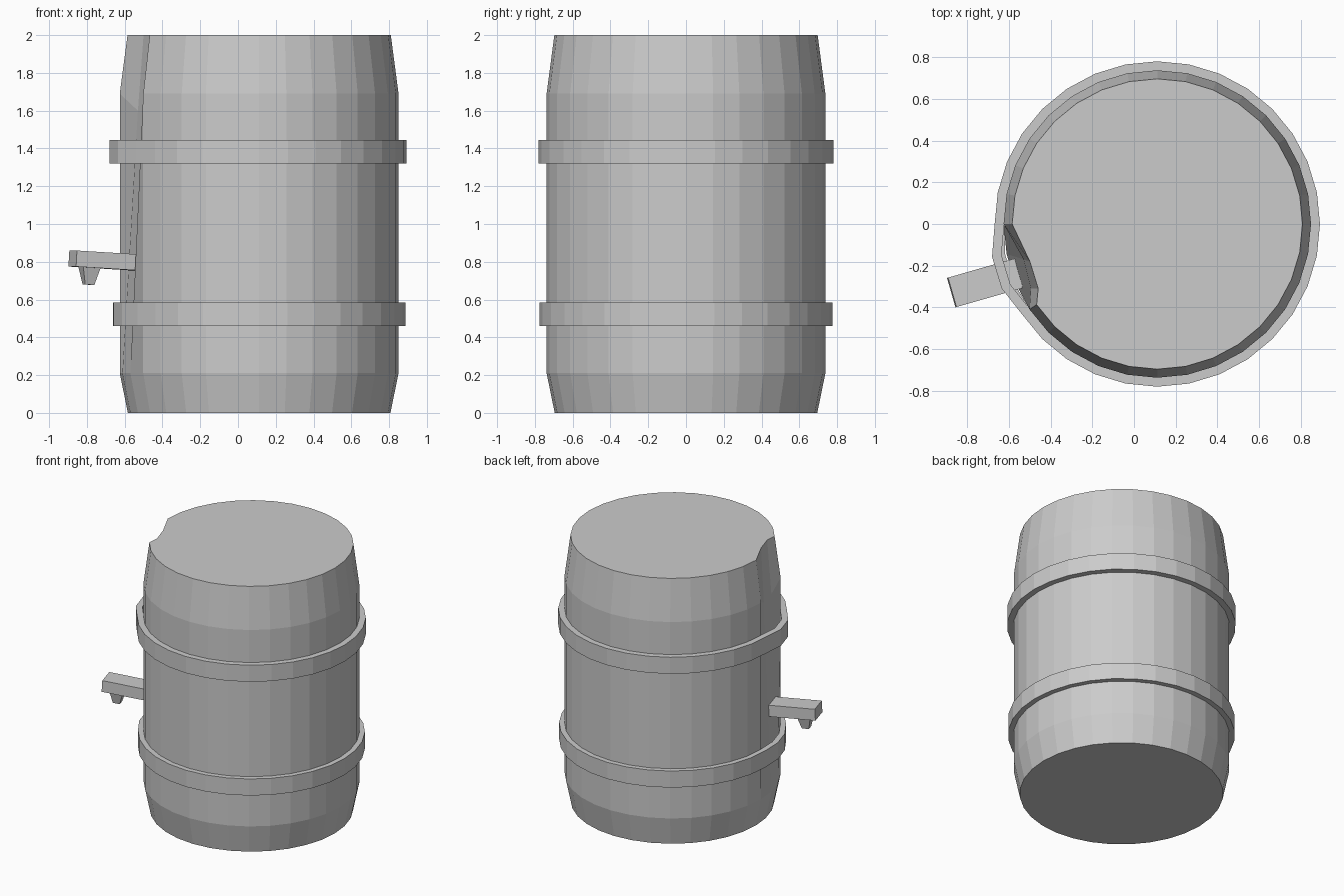
import bpy, bmesh
from math import cos, sin, pi, radians
from mathutils import Vector, Matrix

if "Cube" in bpy.data.objects:
    bpy.data.objects.remove(bpy.data.objects["Cube"])

CX, N = 0.112, 32


def make_object(name, bm):
    bmesh.ops.recalc_face_normals(bm, faces=bm.faces)
    mesh = bpy.data.meshes.new(name)
    bm.to_mesh(mesh)
    bm.free()
    ob = bpy.data.objects.new(name, mesh)
    bpy.context.collection.objects.link(ob)
    return ob


def lathe(name, profile, moved={}, closed=False):
    """Spin (radius, z) points around the barrel axis; moved overrides (level, step)."""
    bm = bmesh.new()
    loops = []
    for j, (r, z) in enumerate(profile):
        loop = []
        for i in range(N):
            a = 2 * pi * i / N
            co = moved.get((j, i), (CX + r * cos(a), r * sin(a), z))
            loop.append(bm.verts.new(co))
        loops.append(loop)
    pairs = list(zip(loops, loops[1:]))
    if closed:
        pairs.append((loops[-1], loops[0]))
    for a, b in pairs:
        for i in range(N):
            k = (i + 1) % N
            bm.faces.new((a[i], a[k], b[k], b[i]))
    if not closed:
        bm.faces.new(loops[0])
        bm.faces.new(loops[-1])
    return make_object(name, bm)


# Barrel body, with two staves dented inward at the top left
dent = {
    (2, 17): (-0.53, -0.17, 1.6), (2, 18): (-0.495, -0.31, 1.6),
    (3, 17): (-0.50, -0.18, 2.0), (3, 18): (-0.46, -0.31, 2.0),
}
lathe("barrel_body", [(0.695, 0), (0.738, 0.21), (0.738, 1.69), (0.697, 2.0)], dent)


# Hoops, the upper one bulging a little over the dent
def hoop(name, r, z0, z1, bulge):
    ri = 0.735
    prof = [(ri, z0), (r, z0), (r, z1), (ri, z1)]
    moved = {}
    for j, (rr, z) in enumerate(prof):
        for i in (17, 18):
            a = 2 * pi * i / N
            q = rr + bulge
            moved[(j, i)] = (CX + q * cos(a), q * sin(a), z)
    lathe(name, prof, moved, closed=True)


hoop("lower_hoop", 0.775, 0.46, 0.585, 0.01)
hoop("upper_hoop", 0.781, 1.32, 1.445, 0.028)

# Tap: slightly tilted beam running out of the barrel, and a tapered spout
frame = (Matrix.Translation((-0.712, -0.282, 0.807))
         @ Matrix.Rotation(radians(16), 4, 'Z') @ Matrix.Rotation(radians(3.4), 4, 'Y'))
bm = bmesh.new()
bmesh.ops.create_cube(bm, size=1, matrix=frame @ Matrix.Diagonal((0.34, 0.147, 0.085, 1)))
make_object("tap_beam", bm)

bm = bmesh.new()
bmesh.ops.create_cube(bm, size=1)
for v in bm.verts:
    w = 0.1 if v.co.z > 0 else 0.05
    v.co = frame @ Vector((v.co.x * w - 0.075, v.co.y * w, v.co.z * 0.1 - 0.083))
make_object("tap_spout", bm)
